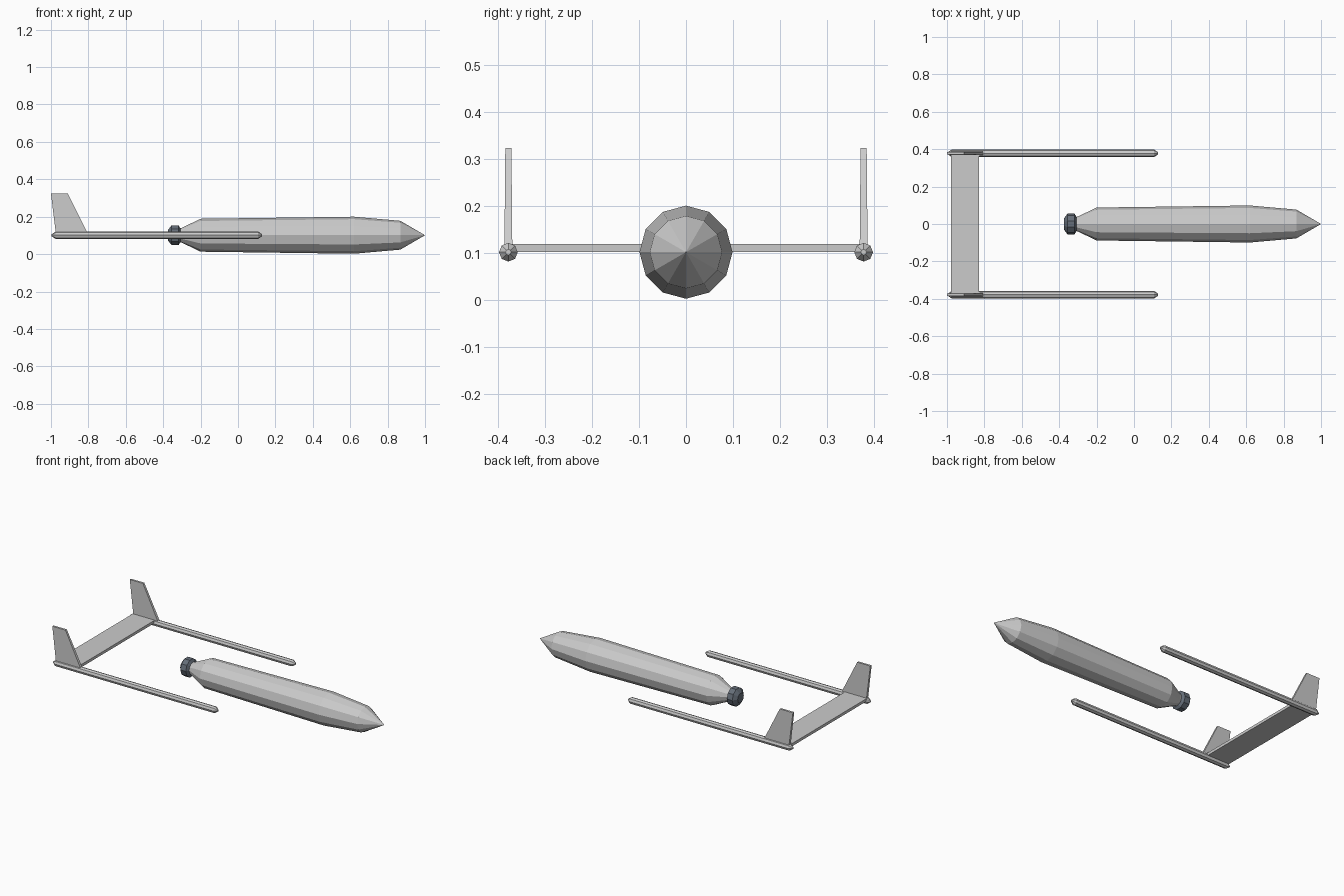
import bpy
import bmesh
from math import sin, cos, tau

cube = bpy.data.objects.get("Cube")
if cube:
    bpy.data.objects.remove(cube, do_unlink=True)


def make_material(name, rgb):
    mat = bpy.data.materials.new(name)
    mat.use_nodes = True
    mat.diffuse_color = (*rgb, 1)
    mat.node_tree.nodes["Principled BSDF"].inputs["Base Color"].default_value = (*rgb, 1)
    return mat


light_grey = make_material("light grey", (0.6, 0.6, 0.6))
slate = make_material("dark slate", (0.13, 0.155, 0.19))
AXIS_Z = 0.101
BOOM_Y = 0.378


def finish(name, bm, mat):
    bmesh.ops.recalc_face_normals(bm, faces=bm.faces)
    mesh = bpy.data.meshes.new(name)
    bm.to_mesh(mesh)
    bm.free()
    mesh.materials.append(mat)
    obj = bpy.data.objects.new(name, mesh)
    bpy.context.collection.objects.link(obj)
    return obj


def bridge(bm, a, b):
    for i in range(len(a)):
        j = (i + 1) % len(a)
        bm.faces.new((a[i], a[j], b[j], b[i]))


def turned(name, profile, sides, y, mat):
    """Faceted body around the x direction from (x, radius) stations."""
    bm = bmesh.new()
    rings = []
    for x, r in profile:
        angles = [tau * i / sides for i in range(sides)]
        rings.append([bm.verts.new((x, y + r * cos(a), AXIS_Z + r * sin(a))) for a in angles])
    for a, b in zip(rings, rings[1:]):
        bridge(bm, a, b)
    bm.faces.new(rings[0])
    bm.faces.new(rings[-1])
    bmesh.ops.remove_doubles(bm, verts=bm.verts, dist=0.0001)
    return finish(name, bm, mat)


def fin(name, y):
    """Swept vertical fin, thinner at the tip."""
    bm = bmesh.new()
    loops = []
    for x0, x1, z, half in ((-0.973, -0.80, 0.103, 0.0085), (-1.0, -0.91, 0.323, 0.0065)):
        corners = ((x0, -half), (x1, -half), (x1, half), (x0, half))
        loops.append([bm.verts.new((x, y + d, z)) for x, d in corners])
    bridge(bm, *loops)
    for loop in loops:
        bm.faces.new(loop)
    return finish(name, bm, light_grey)


# Fuselage with pointed nose and tapered tail
turned("fuselage", [(-0.32, 0.035), (-0.3, 0.04), (-0.2, 0.088), (0.62, 0.099),
                    (0.868, 0.077), (1.0, 0)], 12, 0, light_grey)

# Rear engine hub
turned("engine_hub", [(-0.374, 0.03), (-0.355, 0.056), (-0.318, 0.056),
                      (-0.304, 0.032)], 10, 0, slate)

# Twin booms with fins
for side, y in (("left", BOOM_Y), ("right", -BOOM_Y)):
    turned(side + "_boom", [(-0.998, 0.004), (-0.975, 0.02), (0.108, 0.02),
                            (0.128, 0.006)], 8, y, light_grey)
    fin(side + "_fin", y)

# Tailplane joining the booms
bm = bmesh.new()
bmesh.ops.create_cube(bm, size=1)
bmesh.ops.scale(bm, vec=(0.15, 2 * BOOM_Y, 0.017), verts=bm.verts)
bmesh.ops.translate(bm, vec=(-0.903, 0, 0.11), verts=bm.verts)
finish("tailplane", bm, light_grey)
